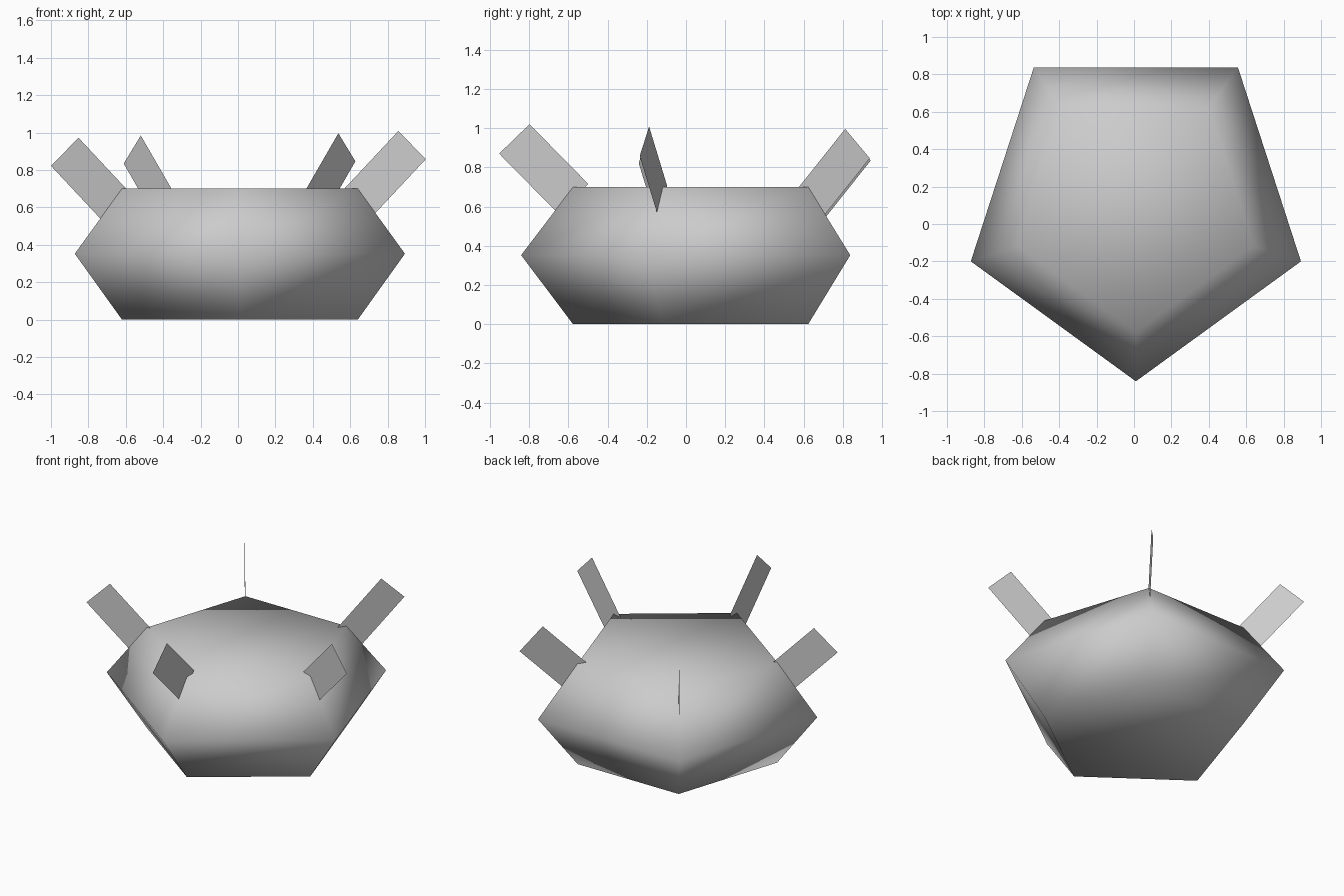
import bpy, bmesh
from math import sin, cos, radians

if "Cube" in bpy.data.objects:
    bpy.data.objects.remove(bpy.data.objects["Cube"])

CX, CY = 0.01, 0.087                                # axis of the body
ANGLES = [radians(-90 + 72 * k) for k in range(5)]  # pentagon corners


def polar(r, a, z):
    return (CX + r * cos(a), CY + r * sin(a), z)


def make_object(name, bm, smooth):
    bmesh.ops.recalc_face_normals(bm, faces=bm.faces)
    for f in bm.faces:
        f.smooth = smooth
    me = bpy.data.meshes.new(name)
    bm.to_mesh(me)
    bm.free()
    ob = bpy.data.objects.new(name, me)
    bpy.context.collection.objects.link(ob)
    return ob


# Five-sided body: three rings with flat caps, smooth shaded
bm = bmesh.new()
rings = [[bm.verts.new(polar(r, a, z)) for a in ANGLES]
         for r, z in [(0.663, 0.0), (0.928, 0.352), (0.663, 0.70)]]
for lower, upper in zip(rings, rings[1:]):
    for i in range(5):
        j = (i + 1) % 5
        bm.faces.new((lower[i], lower[j], upper[j], upper[i]))
bm.faces.new(rings[0])
bm.faces.new(rings[2])
make_object("body", bm, True)

# Flat upright fins on the corners, each set slightly lower than the last
FIN = [(0.585, 0.715), (0.74, 0.565), (1.04, 0.87), (0.885, 1.02)]  # radius, z
for k, a in enumerate(ANGLES):
    bm = bmesh.new()
    bm.faces.new([bm.verts.new(polar(r + 0.0055 * k, a, z - 0.012 * k))
                  for r, z in FIN])
    make_object(f"fin_{k + 1}", bm, False)
